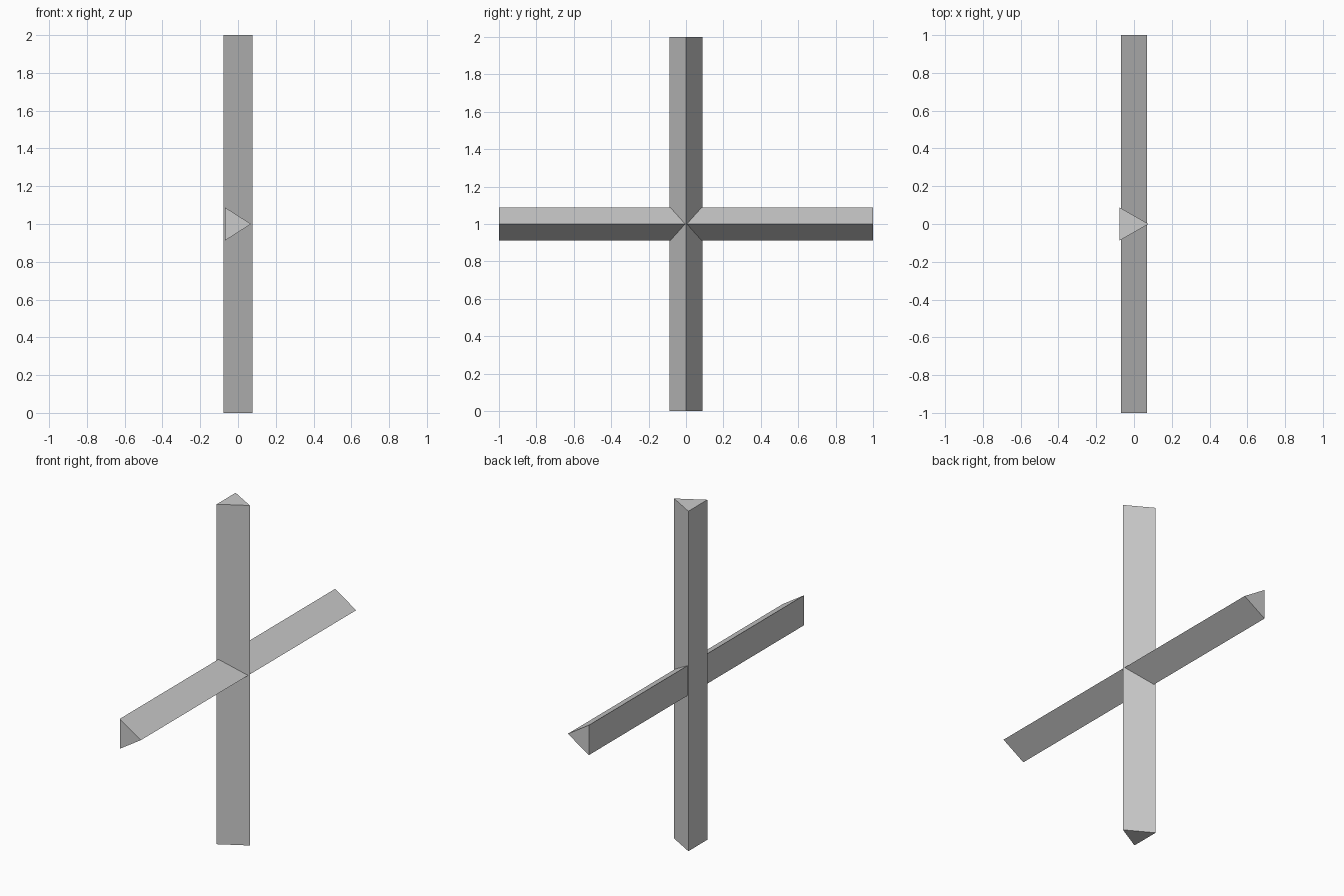
import bpy
import bmesh
from mathutils import Matrix, Vector

cube = bpy.data.objects.get("Cube")
if cube:
    bpy.data.objects.remove(cube, do_unlink=True)

grey = bpy.data.materials.new("light_grey")
grey.use_nodes = True
grey.diffuse_color = (0.6, 0.6, 0.6, 1)
grey.node_tree.nodes["Principled BSDF"].inputs["Base Color"].default_value = grey.diffuse_color

HALF_WIDTH = 0.088
CENTRE = Vector((0, 0, 1))


def triangular_bar(name, half_depth, rotation):
    """Bar of length 2 with a flat face at -x and its ridge at +x."""
    bm = bmesh.new()
    profile = [(half_depth, 0), (-half_depth, HALF_WIDTH), (-half_depth, -HALF_WIDTH)]
    end = bm.faces.new([bm.verts.new((x, y, -1)) for x, y in profile])
    result = bmesh.ops.extrude_face_region(bm, geom=[end], use_keep_orig=True)
    moved = [v for v in result["geom"] if isinstance(v, bmesh.types.BMVert)]
    bmesh.ops.translate(bm, verts=moved, vec=(0, 0, 2))
    bmesh.ops.transform(bm, verts=bm.verts, matrix=Matrix.Translation(CENTRE) @ rotation)
    bmesh.ops.recalc_face_normals(bm, faces=bm.faces)
    mesh = bpy.data.meshes.new(name)
    bm.to_mesh(mesh)
    bm.free()
    mesh.materials.append(grey)
    obj = bpy.data.objects.new(name, mesh)
    bpy.context.collection.objects.link(obj)
    return obj


# Upright bar, slightly deeper than the crossing bar
triangular_bar("upright_bar", 0.077, Matrix.Identity(4))

# Crossing bar, laid along y
triangular_bar("crossing_bar", 0.069, Matrix.Rotation(1.5707963, 4, "X"))
